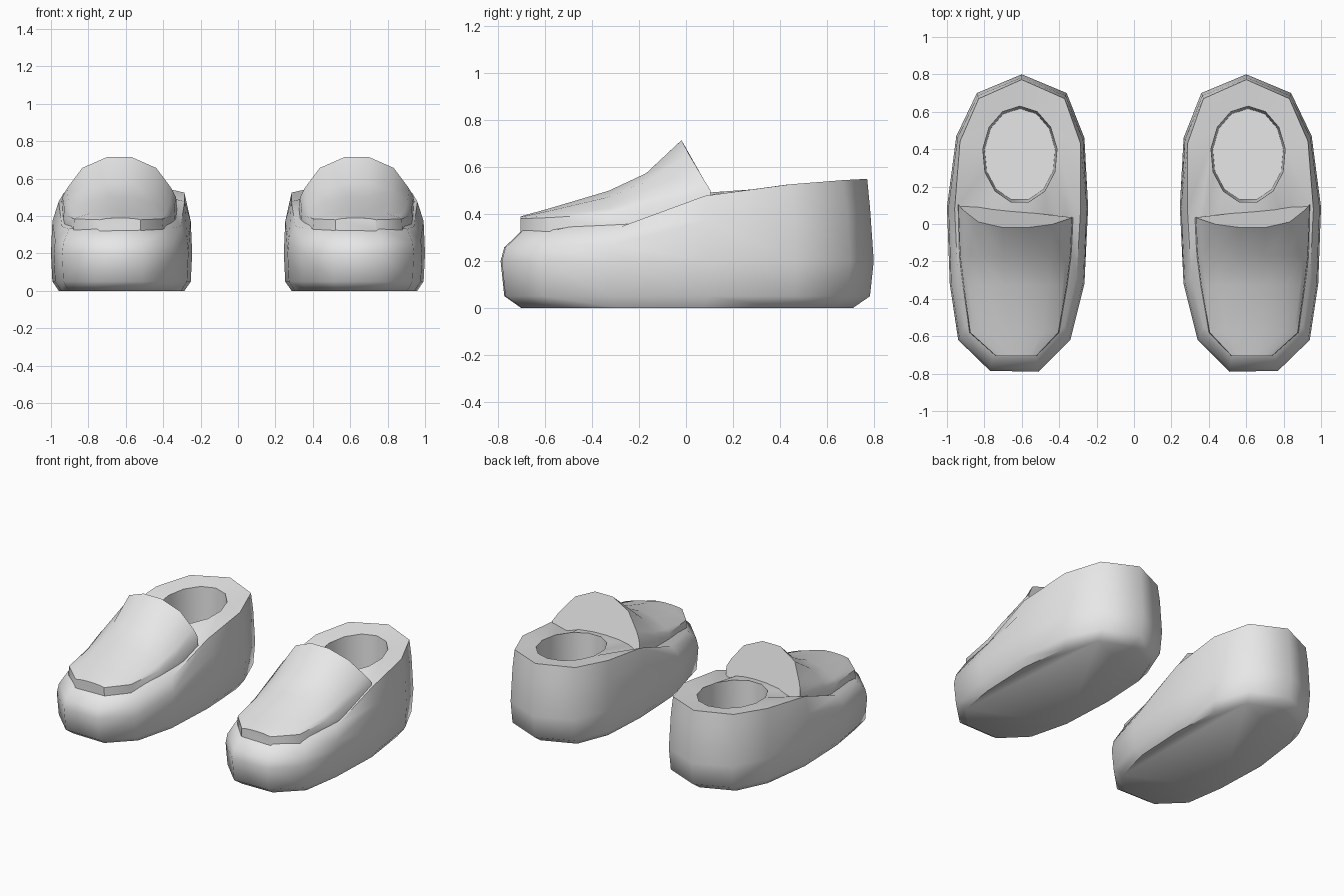
import bpy, bmesh, math

if "Cube" in bpy.data.objects:
    bpy.data.objects.remove(bpy.data.objects["Cube"])

CX = 0.62  # centre line of the right-hand shoe

clay = bpy.data.materials.new("light_grey")
clay.diffuse_color = (0.8, 0.8, 0.8, 1)
clay.use_nodes = True
clay.node_tree.nodes["Principled BSDF"].inputs["Base Color"].default_value = clay.diffuse_color


def lerp(table, t):
    """Piecewise linear lookup in (key, value) pairs."""
    if t <= table[0][0]:
        return table[0][1]
    for (a, va), (b, vb) in zip(table, table[1:]):
        if t <= b:
            return va + (vb - va) * (t - a) / (b - a)
    return table[-1][1]


def loft(name, rings, angle):
    """Skin closed rings, cap both ends and mirror into a pair."""
    bm = bmesh.new()
    loops = [[bm.verts.new(p) for p in r] for r in rings]
    for a, b in zip(loops, loops[1:]):
        n = len(a)
        for i in range(n):
            j = (i + 1) % n
            bm.faces.new((a[i], a[j], b[j], b[i]))
    bm.faces.new(loops[0])
    bm.faces.new(loops[-1])
    bmesh.ops.recalc_face_normals(bm, faces=bm.faces[:])
    mesh = bpy.data.meshes.new(name)
    bm.to_mesh(mesh)
    bm.free()
    mesh.materials.append(clay)
    ob = bpy.data.objects.new(name, mesh)
    bpy.context.collection.objects.link(ob)
    bpy.ops.object.select_all(action='DESELECT')
    ob.select_set(True)
    bpy.context.view_layer.objects.active = ob
    bpy.ops.object.shade_smooth_by_angle(angle=math.radians(angle))
    mod = ob.modifiers.new("pair", 'MIRROR')
    mod.use_mirror_merge = False
    return ob


# Shoe body: plan outline from the heel, clockwise
outline = [(0.60, 0.80), (0.84, 0.70), (0.95, 0.47), (1.00, 0.09), (0.985, -0.32),
           (0.94, -0.62), (0.77, -0.785), (0.51, -0.79), (0.34, -0.62),
           (0.265, -0.32), (0.245, 0.09), (0.265, 0.46), (0.36, 0.70)]
rim_height = [(-0.7, 0.33), (-0.3, 0.345), (-0.08, 0.395), (0.08, 0.475),
              (0.2, 0.505), (0.77, 0.55)]
rim_scale = [(-0.8, 0.885), (0.0, 0.88), (0.15, 0.90), (0.47, 0.94), (0.8, 0.965)]


def scaled(p, s):
    return CX + (p[0] - CX) * s, p[1] * s


def ring(s, z):
    return [(*scaled(p, s), z) for p in outline]


def rim_z(p):
    return lerp(rim_height, p[1])


def foot_hole(z, s=1.0):
    n = len(outline)
    return [(0.61 + 0.2 * s * math.sin(math.tau * k / n),
             0.37 + 0.26 * s * math.cos(math.tau * k / n), z) for k in range(n)]


shoulder = [(*scaled(p, 0.98), rim_z(p) * 0.78) for p in outline]
rim = [(*scaled(p, lerp(rim_scale, p[1])), rim_z(p)) for p in outline]
opening = [(x, y, 0.485 + 0.07 * y) for x, y, _ in foot_hole(0)]
loft("shoe_body",
     [ring(0.89, 0.0), ring(0.98, 0.05), ring(1.0, 0.2), shoulder, rim,
      opening, foot_hole(0.2, 0.95)], 50)

# Upper flap: y, left x, right x, base z, lip z, crown z
sections = [(-0.705, 0.52, 0.74, 0.32, 0.38, 0.39),
            (-0.58, 0.40, 0.88, 0.325, 0.385, 0.425),
            (-0.33, 0.355, 0.915, 0.34, 0.40, 0.50),
            (-0.17, 0.335, 0.935, 0.36, 0.44, 0.575),
            (-0.02, 0.325, 0.945, 0.43, 0.50, 0.717)]
steps = (-1, -0.92, -0.65, -0.22, 0.22, 0.65, 0.92, 1)


def flap_section(y, xl, xr, base, lip, crown, lean=0.0, skew=0.0):
    mid, half = (xl + xr) / 2, (xr - xl) / 2
    pts = []
    for u in steps:
        h = 1 - abs(u) ** 3
        pts.append((mid + half * 0.98 * u, y + (1 - h) * (lean + skew * u),
                    lip + (crown - lip) * h))
    left = (xl, y + lean - skew, base)
    right = (xr, y + lean + skew, base)
    return [left] + pts + [right]


flap_rings = [flap_section(*s) for s in sections[:-1]]
flap_rings.append(flap_section(*sections[-1], lean=0.09, skew=0.035))
loft("upper_flap", flap_rings, 45)
